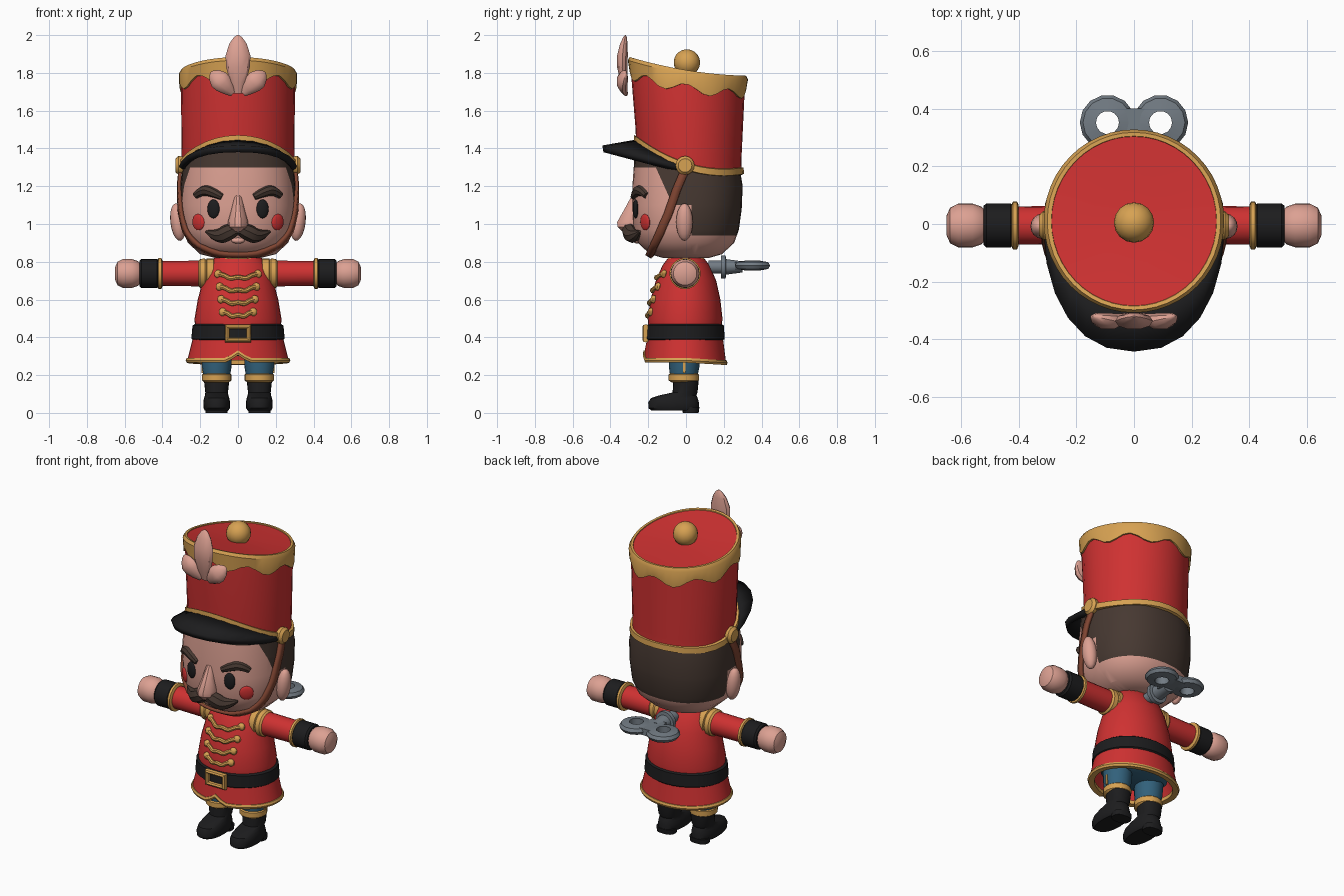
import bpy, bmesh, math
from mathutils import Matrix, Vector

if "Cube" in bpy.data.objects:
    bpy.data.objects.remove(bpy.data.objects["Cube"])


def colour(name, r, g, b):
    m = bpy.data.materials.new(name)
    m.use_nodes = True
    m.diffuse_color = (r, g, b, 1)
    bsdf = m.node_tree.nodes["Principled BSDF"]
    bsdf.inputs["Base Color"].default_value = (r, g, b, 1)
    bsdf.inputs["Roughness"].default_value = 0.8
    return m


RED = colour("red", .62, .031, .031)
GOLD = colour("gold", .68, .36, .085)
SKIN = colour("skin", .72, .355, .29)
BLACK = colour("black", .012, .012, .013)
HAIR = colour("dark brown", .062, .04, .031)
BLUE = colour("blue", .032, .12, .2)
STEEL = colour("steel", .17, .2, .23)
LEATHER = colour("leather", .22, .06, .032)


def finish(name, bm, mat, mtx=None):
    if mtx:
        bm.transform(mtx)
    bmesh.ops.recalc_face_normals(bm, faces=bm.faces)
    me = bpy.data.meshes.new(name)
    bm.to_mesh(me)
    bm.free()
    me.materials.append(mat)
    ob = bpy.data.objects.new(name, me)
    bpy.context.collection.objects.link(ob)
    return ob


def loft(name, mat, rings, n=24, p=2.0, wrap=False, mtx=None):
    """Stack of super-ellipses: (z, centre y, rx, ry, optional z offset function)."""
    bm = bmesh.new()
    loops = []
    for z, cy, rx, ry, *fn in rings:
        loop = []
        for i in range(n):
            a = math.tau * i / n
            c, s = math.cos(a), math.sin(a)
            x = rx * math.copysign(abs(c) ** (2 / p), c)
            y = cy + ry * math.copysign(abs(s) ** (2 / p), s)
            loop.append(bm.verts.new((x, y, z + (fn[0](x, y) if fn else 0))))
        loops.append(loop)
    pairs = list(zip(loops, loops[1:])) + ([(loops[-1], loops[0])] if wrap else [])
    for lo, hi in pairs:
        for i in range(n):
            j = (i + 1) % n
            bm.faces.new((lo[i], lo[j], hi[j], hi[i]))
    if not wrap:
        bm.faces.new(loops[0][::-1])
        bm.faces.new(loops[-1])
    return finish(name, bm, mat, mtx)


def ball(name, mat, loc, size, rot=None, seg=16):
    bm = bmesh.new()
    bmesh.ops.create_uvsphere(bm, u_segments=seg, v_segments=seg // 2 + 2, radius=1)
    turn = rot.to_4x4() if rot else Matrix()
    return finish(name, bm, mat, Matrix.Translation(loc) @ turn @ Matrix.Diagonal((*size, 1)))


def box(name, mat, loc, size):
    bm = bmesh.new()
    bmesh.ops.create_cube(bm, size=1)
    return finish(name, bm, mat, Matrix.Translation(loc) @ Matrix.Diagonal((*size, 1)))


def tube(name, mat, pts, radius, radii=None, closed=False, straight=False):
    cu = bpy.data.curves.new(name, "CURVE")
    cu.dimensions = "3D"
    cu.bevel_depth, cu.bevel_resolution = radius, 2
    cu.use_fill_caps = True
    sp = cu.splines.new("POLY" if straight else "NURBS")
    sp.points.add(len(pts) - 1)
    for i, q in enumerate(pts):
        sp.points[i].co = (*q, 1)
        sp.points[i].radius = radii[i] if radii else 1
    sp.use_cyclic_u = closed
    if not straight:
        sp.order_u, sp.use_endpoint_u, sp.resolution_u = 3, not closed, 5
    cu.materials.append(mat)
    ob = bpy.data.objects.new(name, cu)
    bpy.context.collection.objects.link(ob)
    bpy.ops.object.select_all(action="DESELECT")
    ob.select_set(True)
    bpy.context.view_layer.objects.active = ob
    bpy.ops.object.convert(target="MESH")


def front(ob, x, z):
    """Point and normal on the front surface of an object."""
    _, loc, nor, _ = ob.ray_cast((x, -2, z), (0, 1, 0))
    return loc, nor


def brim(x, y):
    return -.32 * y + .8 * y * y


def crown(x, y):
    return -.165 * y + .22 * y * y


def scallop(x, y):
    return crown(x, y) + .024 * math.cos(8 * math.atan2(y, x))


def notch(x, y):
    return .04 * max(0, 1 - abs(x) / .06) if y < 0 else -.06 * max(0, y)


# Head, with hair painted on faces cut along the hairline
head = loft("head", SKIN, [
    (.82, 0, .12, .12), (.84, 0, .2, .19), (.9, 0, .265, .255), (.97, 0, .295, .28),
    (1.08, .005, .305, .29), (1.2, .008, .305, .292), (1.32, .01, .29, .275, brim)], 32, 2.3)
bm = bmesh.new()
bm.from_mesh(head.data)
for co, no in (((0, 0, .94), (0, 0, 1)), ((0, 0, 1.1), (0, 0, 1)), ((0, 0, 1.3), (0, 0, 1)),
               ((0, .03, 0), (0, 1, 0)), ((0, -.07, 1.1), (0, .2, .09))):
    bmesh.ops.bisect_plane(bm, geom=bm.verts[:] + bm.edges[:] + bm.faces[:], plane_co=co, plane_no=no)
head.data.materials.append(HAIR)
for f in bm.faces:
    _, y, z = f.calc_center_median()
    temple = (y + .07) * .2 + (z - 1.1) * .09 > 0 and z > 1.1
    f.material_index = int(z > 1.3 or temple or (y > .03 and z > .94))
bm.to_mesh(head.data)
bm.free()

# Tunic, belt, skirt and hips
tunic = loft("tunic", RED, [
    (.46, -.005, .228, .195), (.5, -.005, .23, .198), (.6, -.003, .213, .185),
    (.7, 0, .187, .16), (.78, 0, .16, .125), (.82, 0, .125, .095)], 32)
loft("collar", GOLD, [(.80, 0, .12, .095), (.815, 0, .128, .1), (.83, 0, .11, .085)])
loft("belt", BLACK, [(.383, -.005, .235, .2), (.392, -.005, .247, .21),
                     (.462, -.005, .241, .205), (.472, -.005, .226, .192)], 32)
loft("skirt", RED, [(.36, -.004, .225, .185), (.28, -.004, .25, .2, notch),
                    (.28, -.004, .268, .216, notch), (.4, -.005, .238, .2),
                    (.4, -.005, .2, .17)], 48, wrap=True)
loft("skirt_hem", GOLD, [(.268, -.004, .238, .188, notch), (.266, -.004, .271, .219, notch),
                         (.278, -.004, .277, .224, notch), (.291, -.004, .271, .219, notch),
                         (.291, -.004, .238, .188, notch)], 48, wrap=True)
loft("hips", BLUE, [(.3, 0, .17, .1), (.33, 0, .21, .15), (.38, 0, .21, .16)])

# Hat
loft("hat", RED, [(1.31, .015, .297, .28, brim), (1.36, .013, .298, .28, brim),
                  (1.72, .01, .302, .3, crown), (1.81, .01, .29, .298, crown),
                  (1.812, .01, .15, .15, crown), (1.812, .01, .02, .02, crown)], 32)
loft("hat_top_band", GOLD, [(1.718, .01, .295, .292, scallop), (1.718, .01, .311, .309, scallop),
                            (1.795, .01, .313, .318, crown), (1.815, .01, .301, .308, crown),
                            (1.815, .01, .287, .295, crown), (1.78, .01, .28, .285, crown)],
     48, wrap=True)
loft("hat_lower_band", GOLD, [(1.285, .015, .295, .278, brim), (1.288, .015, .314, .292, brim),
                              (1.322, .015, .312, .29, brim), (1.326, .015, .293, .276, brim)],
     32, wrap=True)
ball("hat_knob", GOLD, (0, .005, 1.855), (.07, .07, .07))

# Visor: crescent from the hat band to a wider outer rim
bm = bmesh.new()
rows = []
for i in range(13):
    a = math.pi * i / 12
    c, s = math.cos(a), math.sin(a)
    yi, yo = .01 - .27 * s, -.01 - .43 * s ** .9
    rows.append((bm.verts.new((.295 * c, yi, 1.292 + brim(0, yi))),
                 bm.verts.new((.3 * math.copysign(abs(c) ** .87, c), yo, 1.277 - .275 * yo))))
for (a, b), (c, d) in zip(rows, rows[1:]):
    bm.faces.new((a, b, d, c))
visor = finish("visor", bm, BLACK)
mod = visor.modifiers.new("thickness", "SOLIDIFY")
mod.thickness, mod.offset = .036, 0

# Feather plume
for name, x, turn, length, w in (("plume_middle", 0, 0, .31, .066),
                                 ("plume_left", .025, .8, .165, .053),
                                 ("plume_right", -.025, -.8, .165, .053)):
    loft(name, SKIN, [(t * length, -.02 * math.sin(t * 3), k * w, k * .03) for t, k in
                      ((0, .35), (.2, .65), (.45, .95), (.65, 1), (.85, .7), (.96, .35), (1, .08))], 10,
         mtx=Matrix.Translation((x, -.318, 1.69)) @ Matrix.Rotation(turn, 4, "Y"))

bpy.context.view_layer.update()

# Nose, lip and moustache
loft("nose", SKIN, [(1.15, -.27, .02, .018), (1.08, -.285, .034, .042),
                    (1.01, -.298, .054, .07), (.985, -.298, .054, .068), (.96, -.29, .035, .05)], 10)
ball("lip", SKIN, (0, front(head, 0, .912)[0].y, .912), (.035, .02, .016))
half = [(.05, .957, 1.3), (.105, .93, 1.15), (.17, .96, .2)]
line = [(-x, z, r) for x, z, r in half[::-1]] + [(0, .98, .9)] + half
tube("moustache", HAIR, [front(head, x, z)[0] + Vector((0, -.025 if abs(x) < .12 else -.008, 0))
                         for x, z, r in line], .035, [r for x, z, r in line])

# Paired parts
for s, side in ((1, "left_"), (-1, "right_")):
    # face
    for part, mat, x, z, size in (("eye", BLACK, .13, 1.08, (.033, .014, .05)),
                                  ("cheek", RED, .21, 1.01, (.04, .012, .043))):
        loc, nor = front(head, s * x, z)
        ball(side + part, mat, loc, size, nor.to_track_quat("-Y", "Z").to_matrix())
    tube(side + "eyebrow", HAIR, [front(head, s * x, z)[0] for x, z in
         ((.085, 1.143), (.125, 1.165), (.185, 1.185), (.225, 1.15))], .026, [.65, 1, 1.15, .7])
    ball(side + "ear", SKIN, (s * .318, -.008, 1.01), (.04, .044, .1), Matrix.Rotation(s * .12, 3, "Y"))

    # arm, built along its length and turned sideways
    arm = Matrix.Translation((0, -.005, .738)) @ Matrix.Rotation(s * math.pi / 2, 4, "Y")
    for part, mat, prof in (
            ("sleeve", RED, ((.1, .066), (.2, .068), (.42, .066))),
            ("epaulette", GOLD, ((.12, .07), (.13, .08), (.165, .08), (.168, .073),
                                 (.175, .079), (.2, .077), (.21, .068))),
            ("cuff_ring", GOLD, ((.4, .07), (.406, .083), (.42, .083), (.426, .07))),
            ("cuff", BLACK, ((.42, .07), (.428, .077), (.512, .077), (.522, .068))),
            ("hand", SKIN, ((.51, .045), (.53, .066), (.56, .076), (.61, .076), (.638, .062), (.65, .035)))):
        loft(side + part, mat, [(z, 0, r, r) for z, r in prof], 20, mtx=arm)

    # strap button on the hat
    loft(side + "strap_button", GOLD, [(.27, 0, .045, .045), (.315, 0, .05, .05), (.33, 0, .036, .036)], 16,
         mtx=Matrix.Translation((0, -.005, 1.31)) @ Matrix.Rotation(s * math.pi / 2, 4, "Y"))

    # leg and boot
    leg = Matrix.Translation((s * .113, 0, 0))
    loft(side + "trouser_leg", BLUE, [(.18, -.012, .068, .07), (.24, -.01, .078, .08),
                                      (.34, -.005, .082, .085)], 16, mtx=leg)
    loft(side + "boot_cuff", GOLD, [(.162, -.008, .065, .068), (.172, -.012, .078, .081),
                                    (.202, -.012, .078, .081), (.212, -.01, .066, .07)], 16, mtx=leg)
    loft(side + "boot", BLACK, [(.012, -.062, .062, .12), (.025, -.065, .07, .134),
                                (.055, -.066, .071, .134), (.078, -.062, .067, .124),
                                (.092, -.045, .062, .1), (.108, -.005, .06, .066),
                                (.17, 0, .067, .067)], 20, 2.3, mtx=leg)
    loft(side + "boot_heel", BLACK, [(0, .025, .058, .042), (.03, .025, .06, .046)], 16, 2.5, mtx=leg)
    box(side + "trouser_stripe", GOLD, (s * .19, -.01, .24), (.008, .014, .06))

    # key bow
    loft(side + "key_ring", STEEL, [(-.026, 0, .04, .04), (-.018, 0, .085, .085), (0, 0, .096, .096),
                                    (.018, 0, .085, .085), (.026, 0, .04, .04)], 14, wrap=True,
         mtx=Matrix.Translation((s * .092, .352, .78)))

# Key stem
loft("key_stem", STEEL, [(.12, 0, .035, .035), (.185, 0, .035, .035), (.186, 0, .062, .062),
                         (.21, 0, .062, .062), (.212, 0, .045, .042), (.3, 0, .04, .03)], 14,
     mtx=Matrix.Translation((0, 0, .773)) @ Matrix.Rotation(-math.pi / 2, 4, "X"))
box("key_bridge", STEEL, (0, .33, .78), (.1, .14, .04))

# Chin strap: ribbon pressed onto the head
half = [(.315, 0, 1.3), (.31, -.05, 1.18), (.3, -.095, 1.05), (.27, -.145, .94),
        (.2, -.185, .86), (.1, -.2, .825)]
path = [Vector(q) for q in half + [(0, -.205, .82)] + [(-x, y, z) for x, y, z in half[::-1]]]
bm = bmesh.new()
w = Vector((0, .02, -.009))
fine = [a.lerp(b, k / 4) for a, b in zip(path, path[1:]) for k in range(4)] + [path[-1]]
edge = [(bm.verts.new(q + w), bm.verts.new(q - w)) for q in fine]
for (a, b), (c, d) in zip(edge, edge[1:]):
    bm.faces.new((a, b, d, c))
strap = finish("chin_strap", bm, LEATHER)
mod = strap.modifiers.new("press", "SHRINKWRAP")
mod.target, mod.offset, mod.wrap_mode = head, .012, "OUTSIDE_SURFACE"
mod = strap.modifiers.new("thickness", "SOLIDIFY")
mod.thickness, mod.offset = .018, 0

# Chest braids with buttons
for row in range(4):
    z, bx = .735 - .067 * row, .105 - .008 * row
    for s in (1, -1):
        ball(f"button_{row}_{'left' if s > 0 else 'right'}", GOLD,
             front(tunic, s * bx, z)[0], (.022, .018, .022), seg=10)
    tube(f"braid_{row}", GOLD, [front(tunic, k * bx, z + dz)[0] + Vector((0, -.005, 0)) for k, dz in
         ((-1, 0), (-.7, -.004), (-.4, -.026), (0, -.014), (.4, -.026), (.7, -.004), (1, 0))], .0125)

# Belt buckle
tube("buckle", GOLD, [(x, -.213, z) for x, z in ((-.057, .386), (.057, .386), (.057, .456), (-.057, .456))],
     .018, closed=True, straight=True)

# Smooth shading with sharp edges kept
bpy.ops.object.select_all(action="DESELECT")
for ob in bpy.context.scene.objects:
    if ob.type == "MESH":
        ob.select_set(True)
        bpy.context.view_layer.objects.active = ob
bpy.ops.object.shade_smooth_by_angle(angle=math.radians(35))
